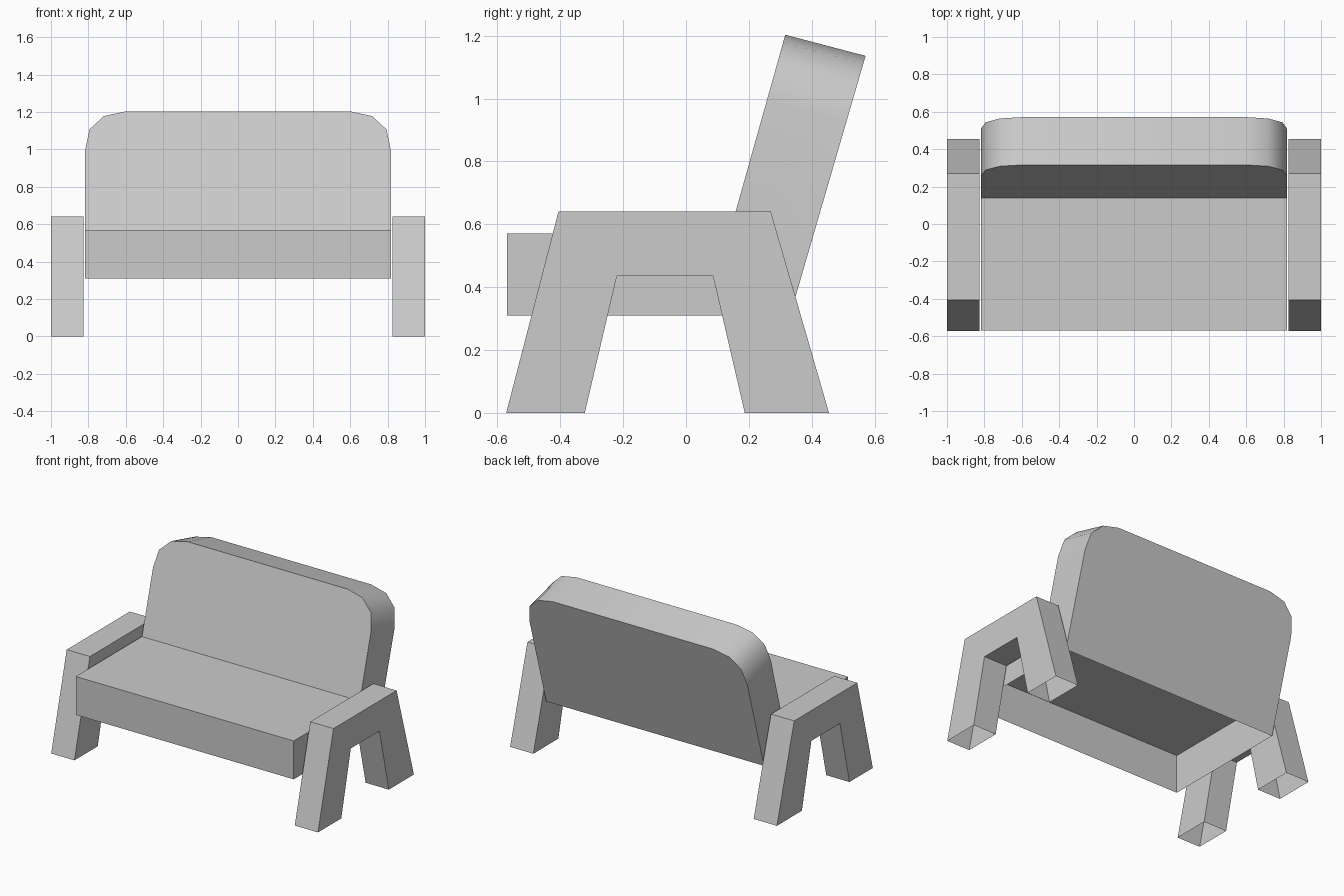
import bpy, bmesh

if "Cube" in bpy.data.objects:
    bpy.data.objects.remove(bpy.data.objects["Cube"])


def make_object(name, verts, faces):
    mesh = bpy.data.meshes.new(name)
    bm = bmesh.new()
    vs = [bm.verts.new(v) for v in verts]
    for f in faces:
        bm.faces.new([vs[i] for i in f])
    bmesh.ops.recalc_face_normals(bm, faces=bm.faces[:])
    bm.to_mesh(mesh)
    bm.free()
    obj = bpy.data.objects.new(name, mesh)
    bpy.context.collection.objects.link(obj)
    return obj


def loft(name, loop_a, loop_b, open_edges):
    """Bridge two matching loops, cap both, leave the listed edges open."""
    n = len(loop_a)
    faces = [list(range(n)), list(range(n, 2 * n))]
    faces += [[i, (i + 1) % n, (i + 1) % n + n, i + n]
              for i in range(n) if i not in open_edges]
    return make_object(name, loop_a + loop_b, faces)


# Side frames: splayed legs joined by an armrest, hollow at the feet
frame = [(-0.572, 0), (-0.406, 0.64), (0.27, 0.64), (0.455, 0),
         (0.187, 0), (0.086, 0.435), (-0.22, 0.435), (-0.322, 0)]
for side, sx in (("left", -1), ("right", 1)):
    loft(side + "_arm_frame",
         [(sx * 0.826, y, z) for y, z in frame],
         [(sx * 1.0, y, z) for y, z in frame], {3, 7})

# Seat: shell open underneath and where it meets the backrest
W = 0.817
seat = [(-0.57, 0.31), (-0.57, 0.57), (0.138, 0.57), (0.331, 0.31)]
loft("seat", [(-W, y, z) for y, z in seat], [(W, y, z) for y, z in seat], {2, 3})

# Backrest: leaning slab with rounded top corners
corner = [(W, 0.995), (0.794, 1.107), (0.717, 1.178), (0.6, 1.203)]
outline = corner + [(-x, z) for x, z in reversed(corner)]


def front_point(x, z):
    return (x, 0.138 + (z - 0.57) * 0.281, z)


def rear_point(x, z):
    return (x, 0.331 + (z - 0.31) * 0.291, z)


front = [front_point(x, z) for x, z in [(W, 0.57)] + outline + [(-W, 0.57)]]
rear = [rear_point(x, z) for x, z in
        [(W, 0.31)] + [(x, z - 0.067) for x, z in outline] + [(-W, 0.31)]]
back = loft("backrest", front, rear, {len(front) - 1})

# Smooth only the rounded rim of the backrest
bpy.ops.object.select_all(action='DESELECT')
back.select_set(True)
bpy.context.view_layer.objects.active = back
bpy.ops.object.shade_smooth_by_angle(angle=0.75)
